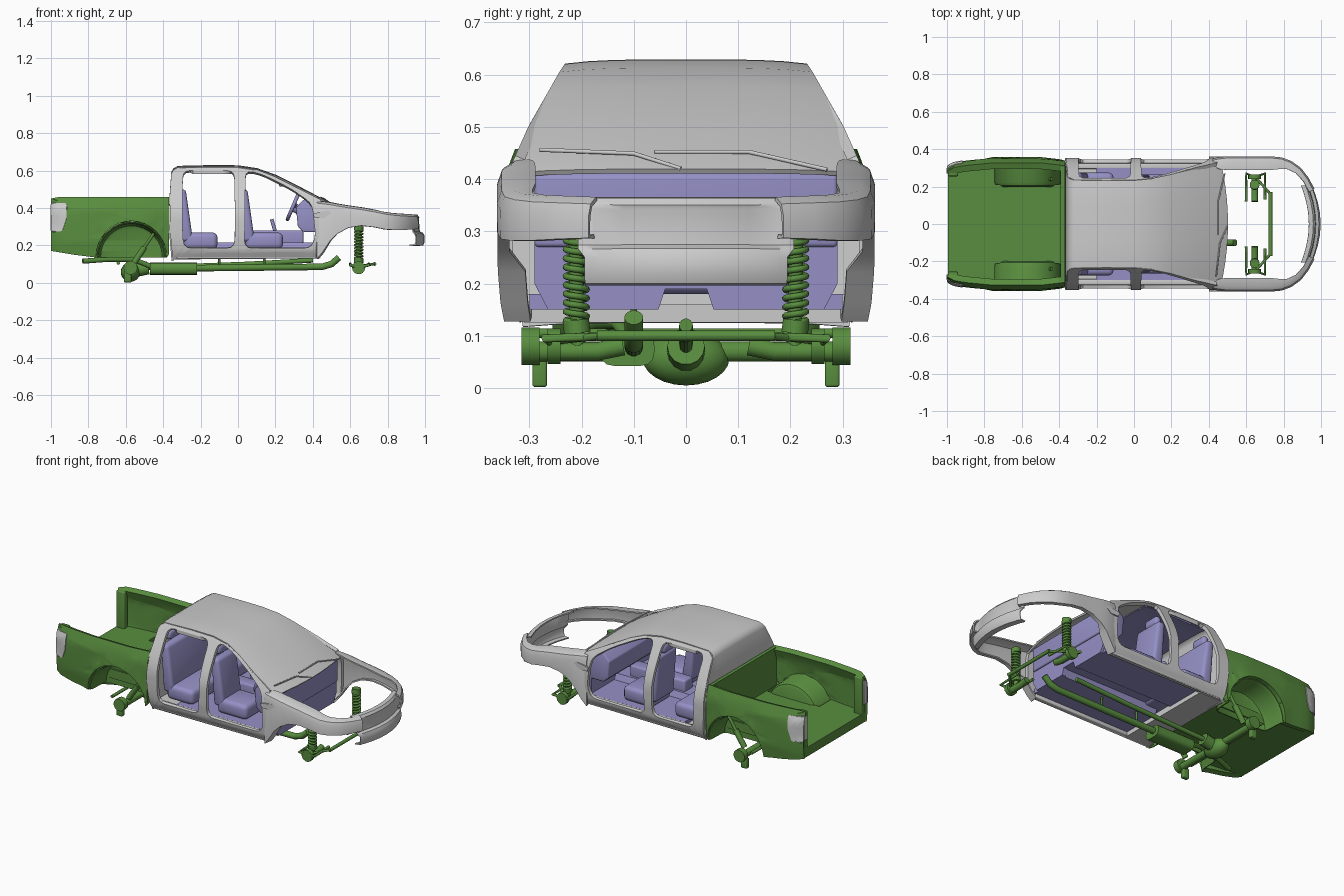
import bpy, bmesh, math
from mathutils import Vector
from mathutils.geometry import tessellate_polygon

if "Cube" in bpy.data.objects:
    bpy.data.objects.remove(bpy.data.objects["Cube"], do_unlink=True)

def material(name, rgb):
    m = bpy.data.materials.new(name)
    m.use_nodes = True
    m.diffuse_color = (*rgb, 1)
    m.node_tree.nodes["Principled BSDF"].inputs["Base Color"].default_value = (*rgb, 1)
    return m

grey = material("body grey", (.6, .6, .6))
green = material("chassis green", (.1, .27, .05))
purple = material("interior purple", (.3, .28, .56))

def bake(obj, mat):
    """Apply modifiers or curve bevel, then shade smooth with sharp edges kept."""
    evaluated = obj.evaluated_get(bpy.context.evaluated_depsgraph_get())
    mesh = bpy.data.meshes.new_from_object(evaluated)
    name = obj.name
    bpy.data.objects.remove(obj, do_unlink=True)
    bpy.context.collection.objects.link(bpy.data.objects.new(name, mesh))
    mesh.materials.clear()
    mesh.materials.append(mat)
    mesh.polygons.foreach_set("use_smooth", [True] * len(mesh.polygons))
    mesh.set_sharp_from_angle(angle=math.radians(35))

def finish(name, bm, mat, thick=0, offset=-1, mirror=False, bevel=0):
    mesh = bpy.data.meshes.new(name)
    bm.to_mesh(mesh)
    bm.free()
    obj = bpy.data.objects.new(name, mesh)
    bpy.context.collection.objects.link(obj)
    if thick:
        mod = obj.modifiers.new("Thickness", "SOLIDIFY")
        mod.thickness, mod.offset = thick, offset
    if bevel:
        mod = obj.modifiers.new("Bevel", "BEVEL")
        mod.width, mod.segments = bevel, 3
    if mirror:
        mod = obj.modifiers.new("Mirror", "MIRROR")
        mod.use_axis, mod.use_mirror_merge = (False, True, False), False
    bake(obj, mat)

def interp(table, t):
    for (a, va), (b, vb) in zip(table, table[1:]):
        if t <= b:
            return va + (vb - va) * max(0, (t - a) / (b - a))
    return table[-1][1]

def rounded(points, r):
    """Round the corners of a closed outline."""
    out = []
    for i, p in enumerate(points):
        p, a, b = Vector(p), Vector(points[i - 1]), Vector(points[(i + 1) % len(points)])
        a, b = [p + (q - p).normalized() * min(r, (q - p).length * .45) for q in (a, b)]
        out += [a * (1 - t) ** 2 + p * 2 * t * (1 - t) + b * t * t for t in (0, .33, .67, 1)]
    return out

def sheet(name, outline, holes, depth, mat, thick, step=.04):
    """Side panel drawn in x and z, bent to depth(x, z) and mirrored."""
    loops = [[Vector((p[0], 0, p[1])) for p in loop] for loop in [outline] + holes]
    bm = bmesh.new()
    verts = [bm.verts.new(p) for loop in loops for p in loop]
    for tri in tessellate_polygon([[(p.x, p.z, 0) for p in loop] for loop in loops]):
        if len(set(tri)) == 3:
            bm.faces.new([verts[i] for i in tri])
    for axis, start, count in ((0, -1, 50), (2, 0, 17)):
        for i in range(1, count):
            co, no = Vector(), Vector()
            co[axis], no[axis] = start + i * step, 1
            geom = bm.verts[:] + bm.edges[:] + bm.faces[:]
            bmesh.ops.bisect_plane(bm, geom=geom, plane_co=co, plane_no=no, dist=.0005)
    for v in bm.verts:
        v.co.y = depth(v.co.x, v.co.z)
    bm.normal_update()
    bmesh.ops.reverse_faces(bm, faces=[f for f in bm.faces if f.normal.y < 0])
    finish(name, bm, mat, thick, mirror=True)

def loft(name, rows, mat, thick, mirror=False):
    bm = bmesh.new()
    grid = [[bm.verts.new(p) for p in row] for row in rows]
    for a, b in zip(grid, grid[1:]):
        for i in range(len(a) - 1):
            bm.faces.new((a[i], a[i + 1], b[i + 1], b[i]))
    finish(name, bm, mat, thick, 0, mirror)

def prism(name, points, axis, low, high, mat, bevel=0, mirror=False):
    """Extrude an outline, given in the other two axes, along one axis."""
    bm = bmesh.new()
    face = bm.faces.new([bm.verts.new((*p[:axis], low, *p[axis:])) for p in map(tuple, points)])
    top = bmesh.ops.extrude_face_region(bm, geom=[face])["geom"]
    for v in top:
        if isinstance(v, bmesh.types.BMVert):
            v.co[axis] = high
    bmesh.ops.recalc_face_normals(bm, faces=bm.faces[:])
    finish(name, bm, mat, mirror=mirror, bevel=bevel)

def box(name, x, y, z, mat, bevel=0, mirror=False):
    prism(name, [(x[0], z[0]), (x[1], z[0]), (x[1], z[1]), (x[0], z[1])], 1, y[0], y[1], mat, bevel, mirror)

def tube(name, points, r, mat, mirror=False, cyclic=False):
    for side in (1, -1) if mirror else (1,):
        curve = bpy.data.curves.new(name, "CURVE")
        curve.dimensions, curve.bevel_depth = "3D", r
        curve.bevel_resolution, curve.use_fill_caps = 5, True
        spline = curve.splines.new("POLY")
        spline.points.add(len(points) - 1)
        spline.use_cyclic_u = cyclic
        for point, (x, y, z) in zip(spline.points, points):
            point.co = (x, y * side, z, 1)
        obj = bpy.data.objects.new(name, curve)
        bpy.context.collection.objects.link(obj)
        bake(obj, mat)

# Cab sides with the door openings
def cab_y(x, z):
    return interp([(.12, .315), (.17, .343), (.25, .352), (.36, .352), (.42, .338), (.5, .302), (.6, .245), (.63, .225)], z)

cab = [(-.35, .125), (-.365, .3), (-.362, .45), (-.352, .59), (-.32, .614), (-.15, .617), (0, .615),
       (.1, .6), (.2, .565), (.33, .5), (.44, .445), (.46, .4), (.46, .18), (.43, .13)]
rear_door = rounded([(-.29, .185), (-.02, .185), (-.015, .3), (-.02, .6), (-.295, .6), (-.297, .3)], .04)
front_door = rounded([(.035, .185), (.39, .185), (.415, .25), (.395, .425), (.28, .505), (.13, .58), (.04, .602)], .04)
sheet("cab_side", cab, [rear_door, front_door], cab_y, grey, .02)
box("door_sill", (-.33, .43), (.295, .325), (.13, .18), grey, .006, True)
vent = [(.4, .37), (.48, .385), (.5, .375), (.46, .345), (.41, .345)]
sheet("fender_vent", vent, [], lambda x, z: .361, grey, .008)

# Rear wall, roof and windshield in one skin
path = [(-.35, .125), (-.365, .3), (-.362, .45), (-.352, .59), (-.342, .608), (-.32, .62), (-.15, .624),
        (0, .623), (.1, .608), (.2, .573), (.33, .508), (.46, .44), (.5, .415)]
def skin(points, drop, shrink):
    return [[(x - max(0, x - .1) * .1 * t * t, (cab_y(x, z - .008) - shrink) * t, z - drop - .008 * t ** 4)
             for t in [i / 5 - 1 for i in range(11)]] for x, z in points]
loft("roof_and_glass", skin(path, 0, .003), grey, .01)
loft("headliner", skin(path[5:9], .013, .03), purple, .006)
box("rear_floor", (-.355, -.2), (-.31, .31), (.125, .16), grey)

# Front fenders: x, y, flange width, top, bottom
stations = [(.42, .346, .04, .435, .13), (.45, .352, .06, .432, .165), (.49, .357, .068, .427, .225),
            (.53, .358, .07, .42, .265), (.59, .358, .07, .41, .297), (.66, .358, .07, .4, .308),
            (.73, .358, .07, .388, .3), (.79, .352, .06, .376, .288), (.84, .333, .045, .37, .285),
            (.89, .297, .035, .366, .285), (.93, .245, .03, .364, .288), (.962, .185, .03, .362, .29)]
rows = []
for i, (x, y, w, top, low) in enumerate(stations):
    a, b = stations[max(0, i - 1)], stations[min(i + 1, len(stations) - 1)]
    t = Vector((b[0] - a[0], b[1] - a[1])).normalized()
    section = ((w, top), (.025, top - .002), (.008, top - .012), (0, top - .035), (0, low), (.05 if i < 3 else .02, low))
    rows.append([(x + t.y * d, y - t.x * d, z) for d, z in section])
loft("front_fender", rows, grey, .008, mirror=True)

# Nose panel with the recessed grille and the bumper lip
nose = [(.935, .362), (.957, .36), (.966, .35), (.972, .343), (.978, .272), (.986, .264), (.994, .25),
        (.994, .22), (.988, .203), (.96, .2)]
rows = []
for y in (-.205, -.19, -.175, -.12, -.06, 0, .06, .12, .175, .19, .205):
    inset = .009 if abs(y) < .18 else 0
    rows.append([(x - y * y - (inset if i in (3, 4) else 0), y * (1 if z > .25 else .94), z)
                 for i, (x, z) in enumerate(nose)])
loft("nose_panel", rows, grey, .008)

# Wipers
tube("wiper_right", [(.44, -.28, .456), (.46, -.1, .449), (.5, -.01, .42)], .004, grey)
tube("wiper_left", [(.45, -.06, .452), (.45, .12, .452), (.485, .27, .418)], .004, grey)

# Interior tub, dashboard and console
tunnel = [(-.3, .15), (-.06, .15), (-.045, .19), (.045, .19), (.06, .15), (.3, .15),
          (.3, .18), (.07, .18), (.055, .215), (-.055, .215), (-.07, .18), (-.3, .18)]
prism("cabin_floor", tunnel, 0, -.2, .44, purple)
wall = [(y * .88, z) for y, z in tunnel[:6]] + [(.29, .2), (.29, .4), (-.29, .4), (-.29, .2)]
prism("firewall", wall, 0, .43, .455, purple)
dash = [(.35, .27), (.32, .3), (.31, .4), (.35, .445), (.4, .45), (.44, .425), (.465, .405), (.465, .27)]
prism("dashboard", dash, 1, -.29, .29, purple, .008)
box("console", (-.02, .35), (-.04, .04), (.19, .28), purple, .012)
box("roof_mirror", (.22, .24), (-.04, .04), (.515, .54), purple, .006)
tube("gear_lever", [(.2, 0, .27), (.18, 0, .34)], .01, purple)
wheel = [(.295 + .03 * math.sin(a), -.17 + .075 * math.cos(a), .41 + .07 * math.sin(a))
         for a in [i * math.tau / 24 for i in range(24)]]
tube("steering_wheel", wheel, .01, purple, cyclic=True)
tube("steering_spoke", [wheel[1], (.305, -.17, .4), wheel[11]], .009, purple)
tube("steering_column", [(.295, -.17, .405), (.38, -.17, .36)], .025, purple)

# Seats
def seat(name, x, y, length, mirror):
    box(name + "_cushion", (x, x + length), y, (.18, .268), purple, .025, mirror)
    back = [(x - .02, .22), (x + .05, .22), (x + .01, .5), (x - .04, .5)]
    prism(name + "_back", back, 1, y[0], y[1], purple, .018, mirror)
    box(name + "_headrest", (x - .05, x - .01), (.12, .22), (.505, .56), purple, .018, True)
seat("front_seat", .04, (.08, .265), .2, True)
seat("rear_bench", -.29, (-.275, .275), .18, False)

# Cargo bed sides with wheel arches
def bed_y(x, z):
    y = interp([(-1, .305), (-.98, .325), (-.9, .339), (-.75, .353), (-.5, .353), (-.37, .338)], x)
    flare = .005 if math.hypot(x + .57, z - .13) < .225 else 0
    return y + flare - max(0, .22 - z) * .15 - max(0, z - .39) * .38

arch = [(-.57 - .19 * math.cos(a), .135 + .195 * math.sin(a)) for a in [i * math.pi / 16 for i in range(17)]]
bed = [(-1, .17), (-.88, .15)] + arch + [(-.37, .15), (-.37, .458), (-.96, .458), (-1, .45)]
sheet("bed_side", bed, [], bed_y, green, .035)
lamp = rounded([(-1, .275), (-.94, .275), (-.918, .34), (-.915, .425), (-1, .425)], .01)
sheet("tail_light", lamp, [], lambda x, z: bed_y(x, z) + .004, grey, .008)
box("tail_light_rear", (-1.002, -.995), (.27, .3), (.28, .42), grey, .002, True)

# Bed floor with wheel notches, front wall, rear posts and wheel housings
half = [(-.995, .295), (-.745, .32), (-.745, .21), (-.395, .21), (-.395, .32), (-.37, .32)]
prism("bed_floor", half + [(x, -y) for x, y in reversed(half)], 2, .17, .225, green)
box("bed_front_wall", (-.392, -.372), (-.31, .31), (.17, .455), green)
box("bed_rear_post", (-.995, -.94), (.255, .295), (.175, .445), green, .008, True)
rows = [[(-.57 + (x + .57) * s, y, .135 + (z - .135) * s) for x, z in arch]
        for y, s in ((.335, .98), (.315, .94), (.225, .92), (.208, .88), (.2, .8), (.2, .01))]
loft("wheel_housing", rows, green, .006, True)

# Rear axle, brakes and dampers
tube("rear_axle", [(-.575, -.31, .07), (-.575, .31, .07)], .02, green)
bm = bmesh.new()
bmesh.ops.create_uvsphere(bm, u_segments=20, v_segments=12, radius=.052)
for v in bm.verts:
    v.co = (v.co.x - .575, v.co.y * 1.6, v.co.z + .057)
finish("differential", bm, green)
tube("differential_nose", [(-.55, 0, .065), (-.48, 0, .08)], .036, green)
tube("rear_hub", [(-.575, .28, .08), (-.575, .315, .08)], .037, green, True)
box("rear_caliper", (-.61, -.57), (.266, .294), (.002, .06), green, .005, True)
tube("rear_damper", [(-.56, .24, .1), (-.5, .24, .19)], .016, green, True)
tube("rear_damper_rod", [(-.5, .24, .19), (-.44, .24, .28)], .009, green, True)
tube("rear_cross_bar", [(-.64, -.29, .105), (-.64, .29, .105)], .009, green)

# Driveline and exhaust
tube("drive_shaft", [(-.5, 0, .08), (.05, 0, .1), (.4, 0, .12)], .013, green)
tube("exhaust_pipe", [(.54, -.1, .135), (.5, -.1, .1), (.45, -.1, .085), (0, -.1, .08), (-.24, -.1, .078)], .018, green)
muffler = rounded([(-.165, .042), (-.06, .042), (-.06, .108), (-.165, .108)], .03)
prism("muffler", muffler, 0, -.47, -.22, green)
tube("tail_pipe", [(-.46, -.1, .085), (-.56, -.13, .125), (-.7, -.16, .125), (-.83, -.2, .115)], .014, green)
for x in (-.1, .14):
    tube("pipe_hanger", [(x, -.1, .08), (x, -.1, .15)], .006, green)

# Front suspension
coil = [(.645 + .02 * math.cos(a), .21 + .02 * math.sin(a), .125 + .017 * a / math.tau)
        for a in [i * math.tau / 16 for i in range(161)]]
tube("front_spring", coil, .006, green, True)
for part, low, high, r in (("strut", .07, .3, .014), ("strut_mount", .28, .308, .026), ("strut_seat", .105, .13, .026)):
    tube("front_" + part, [(.645, .208, low), (.645, .211, high)], r, green, True)
tube("drive_joint", [(.645, .12, .08), (.645, .17, .07), (.645, .25, .07)], .018, green, True)
tube("front_hub", [(.645, .24, .08), (.645, .265, .08)], .035, green, True)
tube("lower_arm", [(.6, .12, .1), (.6, .27, .095), (.645, .25, .08), (.7, .27, .095), (.7, .13, .1)], .008, green, True)
tube("steering_rack", [(.73, -.17, .1), (.73, .17, .1)], .01, green)
tube("track_rod", [(.73, .16, .1), (.65, .25, .09)], .007, green, True)
